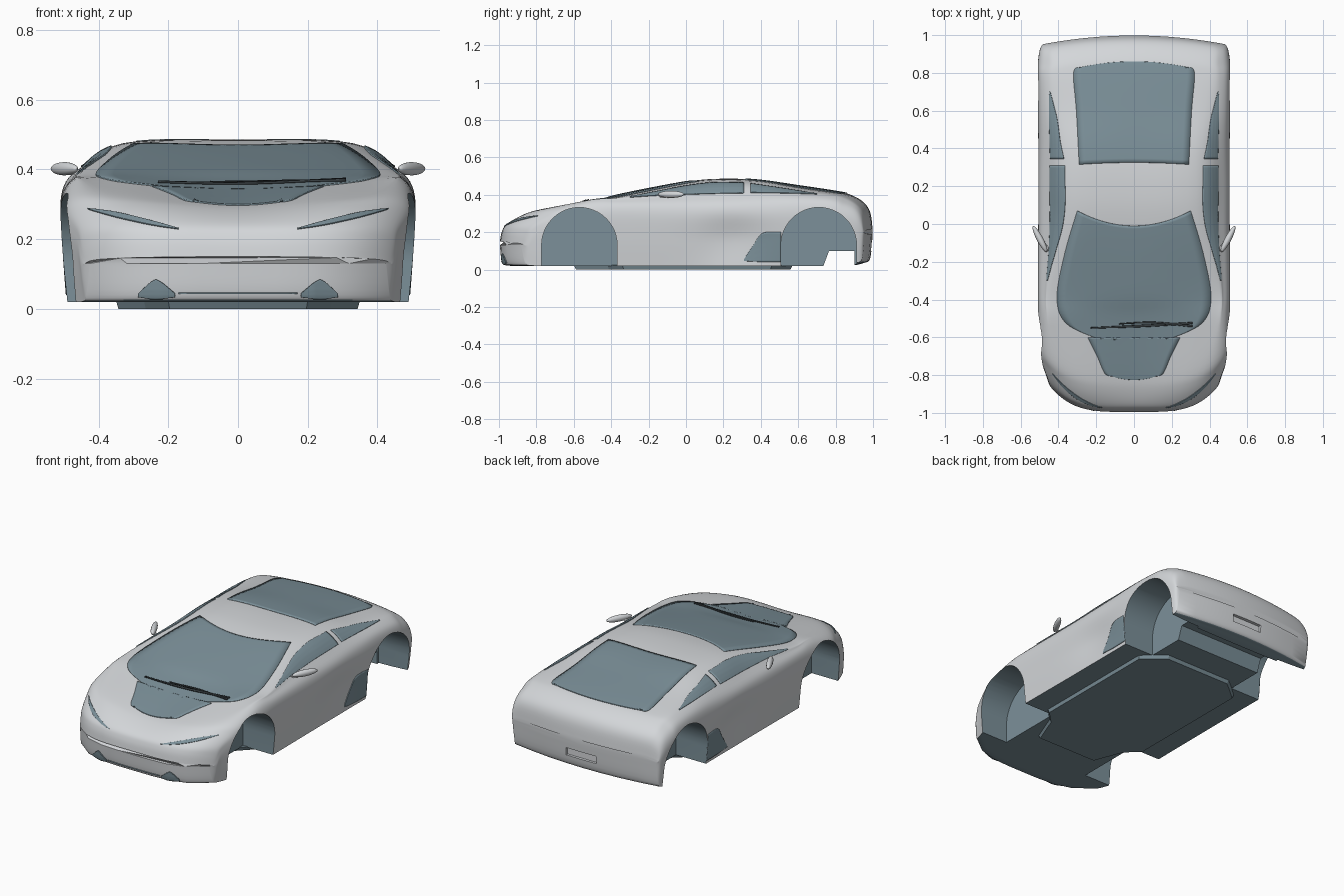
import bpy, bmesh, math
from mathutils import Vector, Matrix
from mathutils.bvhtree import BVHTree

default_cube = bpy.data.objects.get("Cube")
if default_cube:
    bpy.data.objects.remove(default_cube, do_unlink=True)


def make_material(name, rgb):
    mat = bpy.data.materials.new(name)
    mat.use_nodes = True
    mat.diffuse_color = (*rgb, 1)
    bsdf = next(n for n in mat.node_tree.nodes if n.type == 'BSDF_PRINCIPLED')
    bsdf.inputs["Base Color"].default_value = (*rgb, 1)
    return mat


paint = make_material("silver paint", (0.66, 0.68, 0.70))
slate = make_material("slate glass and trim", (0.20, 0.28, 0.32))
rubber = make_material("dark rubber", (0.04, 0.05, 0.055))


def make_object(name, bm, materials):
    mesh = bpy.data.meshes.new(name)
    bm.to_mesh(mesh)
    bm.free()
    obj = bpy.data.objects.new(name, mesh)
    bpy.context.collection.objects.link(obj)
    for mat in materials:
        mesh.materials.append(mat)
    return obj


def activate(obj):
    bpy.ops.object.select_all(action='DESELECT')
    obj.select_set(True)
    bpy.context.view_layer.objects.active = obj


def smooth(obj, degrees=35):
    activate(obj)
    bpy.ops.object.shade_smooth_by_angle(angle=math.radians(degrees))


def mirror_x(obj):
    obj.modifiers.new("Mirror", 'MIRROR').use_axis[0] = True


def spline(rows, steps):
    """Smooth curve through rows of any number of values."""
    pts = [Vector(r) for r in rows]
    pts = [pts[0]] + pts + [pts[-1]]
    out = []
    for a, b, c, d in zip(pts, pts[1:], pts[2:], pts[3:]):
        for i in range(steps):
            t = i / steps
            out.append(0.5 * (2 * b + (c - a) * t + (2 * a - 5 * b + 4 * c - d) * t ** 2
                              + (3 * b - 3 * c + d - a) * t ** 3))
    return out + [pts[-1]]


def clamp(v):
    return max(0.0, min(1.0, v))


# Body stations: y, bottom z, side x z, shoulder x z, roof edge x z, centre z
STATIONS = [
    (-.995, .13, .44, .13, .40, .142, .25, .148, .15),
    (-.985, .04, .45, .15, .42, .19, .26, .205, .20),
    (-.96, .022, .46, .20, .43, .235, .27, .245, .24),
    (-.88, .02, .49, .24, .45, .285, .29, .295, .28),
    (-.78, .02, .505, .27, .46, .325, .31, .325, .306),
    (-.5, .02, .507, .30, .47, .368, .39, .372, .362),
    (-.35, .02, .507, .31, .475, .37, .405, .39, .402),
    (0, .02, .505, .31, .46, .385, .335, .458, .469),
    (.2, .02, .505, .31, .46, .39, .33, .475, .485),
    (.4, .02, .505, .31, .46, .395, .325, .468, .476),
    (.6, .02, .507, .32, .465, .395, .34, .435, .448),
    (.8, .02, .508, .32, .465, .385, .36, .408, .418),
    (.88, .02, .507, .30, .46, .365, .36, .39, .40),
    (.95, .035, .50, .27, .46, .33, .36, .35, .36),
    (.985, .06, .49, .24, .45, .285, .35, .30, .305),
    (.998, .19, .48, .20, .44, .208, .35, .214, .216),
]


def bend(x, y, z):
    """Bow the nose and the tail in plan."""
    u = abs(x) / 0.5
    return (x, y + 0.22 * u ** 4 * clamp((-0.5 - y) / 0.5)
            - 0.05 * u ** 2 * clamp((y - 0.6) / 0.4), z)


def body_ring(row):
    y, zb, sx, sz, hx, hz, rx, rz, cz = row
    dent = 0.02 * math.exp(-((y - 0.25) / 0.18) ** 2)
    half = [(sx * 0.965, zb), (sx * 0.992 - dent, (zb + sz) / 2), (sx, sz), (hx, hz), (rx, rz)]
    outline = spline(half + [(0, cz)] + [(-x, z) for x, z in reversed(half)], 6)
    edge = half[0][0]
    floor = [(edge * (i / 4 - 1), zb) for i in range(1, 8)]
    return [bend(x, y, z) for x, z in [tuple(p) for p in outline] + floor]


# Body shell
bm = bmesh.new()
rings = [[bm.verts.new(p) for p in body_ring(r)] for r in spline(STATIONS, 5)]
for a, b in zip(rings, rings[1:]):
    for i in range(len(a)):
        j = (i + 1) % len(a)
        bm.faces.new((a[i], a[j], b[j], b[i]))
bm.faces.new(rings[0])
bm.faces.new(rings[-1][::-1])
bmesh.ops.recalc_face_normals(bm, faces=bm.faces)
bm.normal_update()
for face in bm.faces:
    if face.normal.z < -0.8 and face.calc_center_median().z < 0.1:
        face.material_index = 1
surface = BVHTree.FromBMesh(bm)
body = make_object("body_shell", bm, [paint, slate])


def prism(name, profile, x0, x1, index=1, taper=1.0):
    """Extrude a y-z profile along x."""
    bm = bmesh.new()
    ends = [[bm.verts.new((x, y, z)) for y, z in profile] for x in (x0, x1)]
    for i in range(len(profile)):
        j = (i + 1) % len(profile)
        bm.faces.new((ends[0][i], ends[0][j], ends[1][j], ends[1][i]))
    bm.faces.new(ends[0])
    bm.faces.new(ends[1][::-1])
    bmesh.ops.recalc_face_normals(bm, faces=bm.faces)
    for face in bm.faces:
        face.material_index = index
    return make_object(name, bm, [paint, slate])


def arch(cy, radius=0.202, cz=0.13, sides=24):
    curve = [(cy + radius * math.cos(math.pi * i / sides),
              cz + radius * math.sin(math.pi * i / sides)) for i in range(sides + 1)]
    return [(cy + radius, -0.1)] + curve + [(cy - radius, -0.1)]


# Wheel wells, rear underbody step and plate recess
cutters = [prism("well_cutter", arch(cy), side * 0.29, side * 0.7)
           for cy in (-0.57, 0.71) for side in (-1, 1)]
cutters.append(prism("rear_step_cutter", [(.73, -.1), (.735, .02), (.765, .1), (.9, .1), (.9, -.1)], -.7, .7))
cutters.append(prism("plate_recess_cutter", [(.975, .1), (.975, .145), (1.1, .145), (1.1, .1)], -.1, .1, 0))
for cutter in cutters:
    cutter.hide_render = True
    cut = body.modifiers.new("Cut", 'BOOLEAN')
    cut.operation = 'DIFFERENCE'
    cut.solver = 'EXACT'
    cut.object = cutter
    activate(body)
    bpy.ops.object.modifier_apply(modifier=cut.name)
    bpy.data.objects.remove(cutter, do_unlink=True)
smooth(body)


def drape(name, rows, place, direction, mat=slate, both=False, lift=0.004, across=16):
    """Lay a thin plate on the body by projecting a grid onto it."""
    direction = Vector(direction)
    bm = bmesh.new()
    grid = []
    for row in spline(rows, 8):
        line = []
        for k in range(across + 1):
            start = Vector(place(row, k / across))
            hit, normal, _, _ = surface.ray_cast(start, direction)
            if hit is None:
                hit, normal, _, _ = surface.find_nearest(start + direction)
            if normal.dot(direction) > 0:
                normal = -normal
            line.append(bm.verts.new(hit + normal * lift))
        grid.append(line)
    for a, b in zip(grid, grid[1:]):
        for k in range(across):
            bm.faces.new((a[k], a[k + 1], b[k + 1], b[k]))
    bm.normal_update()
    if sum(f.normal.dot(direction) * f.calc_area() for f in bm.faces) > 0:
        bmesh.ops.reverse_faces(bm, faces=bm.faces)
    obj = make_object(name, bm, [mat])
    smooth(obj)
    solid = obj.modifiers.new("Thickness", 'SOLIDIFY')
    solid.thickness = 0.006
    solid.offset = -1
    if both:
        mirror_x(obj)
    return obj


def mix(row, t):
    return row[1] + (row[2] - row[1]) * t


def from_top(row, t):  # rows hold y, half width, bow
    u = 2 * t - 1
    return (row[1] * u, row[0] + row[2] * u * u, 1)


def from_side(row, t):  # rows hold y, low z, high z
    return (1, row[0], mix(row, t))


def from_front(row, t):  # rows hold x, low z, high z
    return (row[0], -2, mix(row, t))


def from_above(row, t):  # rows hold x, low y, high y
    return (row[0], mix(row, t), 1)


DOWN, INWARD, BACK = (0, 0, -1), (-1, 0, 0), (0, 1, 0)

# Glass
drape("windscreen", [(-.615, .2, .01), (-.585, .36, .06), (-.42, .408, .03),
                     (-.2, .365, .05), (-.01, .30, .08)], from_top, DOWN)
drape("hood_panel", [(-.825, .12, .02), (-.79, .155, 0), (-.7, .195, 0), (-.6, .245, 0)], from_top, DOWN)
drape("rear_window", [(.325, .29, -.01), (.6, .305, 0), (.8, .32, 0), (.86, .28, -.03)], from_top, DOWN)
drape("door_window", [(-.3, .385, .389), (-.15, .395, .418), (0, .40, .447),
                      (.15, .405, .464), (.31, .408, .463)], from_side, INWARD, both=True)
drape("quarter_window", [(.345, .41, .459), (.5, .408, .436), (.62, .405, .417),
                         (.7, .402, .404)], from_side, INWARD, both=True)

# Trim on the sides and the nose
drape("side_intake", [(.31, .045, .055), (.36, .043, .13), (.41, .04, .195),
                      (.507, .04, .2)], from_side, INWARD, both=True)
drape("headlight", [(.17, .228, .23), (.25, .24, .252), (.35, .262, .276),
                    (.43, .285, .287)], from_front, BACK, both=True)
drape("front_vane", [(.18, .035, .045), (.225, .03, .08), (.245, .03, .08),
                     (.285, .035, .045)], from_front, BACK, both=True, lift=0.006)
drape("lip_groove", [(-.17, .043, .047), (.17, .043, .047)], from_front, BACK, across=2)

# Wipers
drape("long_wiper", [(-.23, -.552, -.546), (.05, -.544, -.532), (.31, -.528, -.518)],
      from_above, DOWN, rubber, lift=0.01, across=2)
drape("short_wiper", [(-.08, -.53, -.525), (.1, -.525, -.516), (.31, -.545, -.535)],
      from_above, DOWN, rubber, lift=0.01, across=2)

# Door mirrors with stalks
bm = bmesh.new()
bmesh.ops.create_uvsphere(bm, u_segments=24, v_segments=12, radius=1, matrix=(
    Matrix.Translation((.498, -.08, .402)) @ Matrix.Rotation(math.radians(62), 4, 'Z')
    @ Matrix.Diagonal((.078, .017, .019, 1))))
bmesh.ops.create_cube(bm, size=1, matrix=(
    Matrix.Translation((.46, -.125, .39)) @ Matrix.Rotation(math.radians(50), 4, 'Z')
    @ Matrix.Diagonal((.06, .015, .012, 1))))
door_mirror = make_object("door_mirror", bm, [paint])
smooth(door_mirror)
mirror_x(door_mirror)

# Flat floor tray with cut corners
half = [(.2, -.6), (.27, -.42), (.35, -.34), (.35, .46), (.27, .53), (.22, .57)]
tray = half + [(-x, y) for x, y in reversed(half)]
bm = bmesh.new()
low, high = [[bm.verts.new((x * s, y * s, z)) for x, y in tray] for s, z in ((0.98, 0), (1, .024))]
for i in range(len(tray)):
    j = (i + 1) % len(tray)
    bm.faces.new((low[i], low[j], high[j], high[i]))
bm.faces.new(low[::-1])
bm.faces.new(high)
bmesh.ops.recalc_face_normals(bm, faces=bm.faces)
make_object("floor_tray", bm, [slate])
